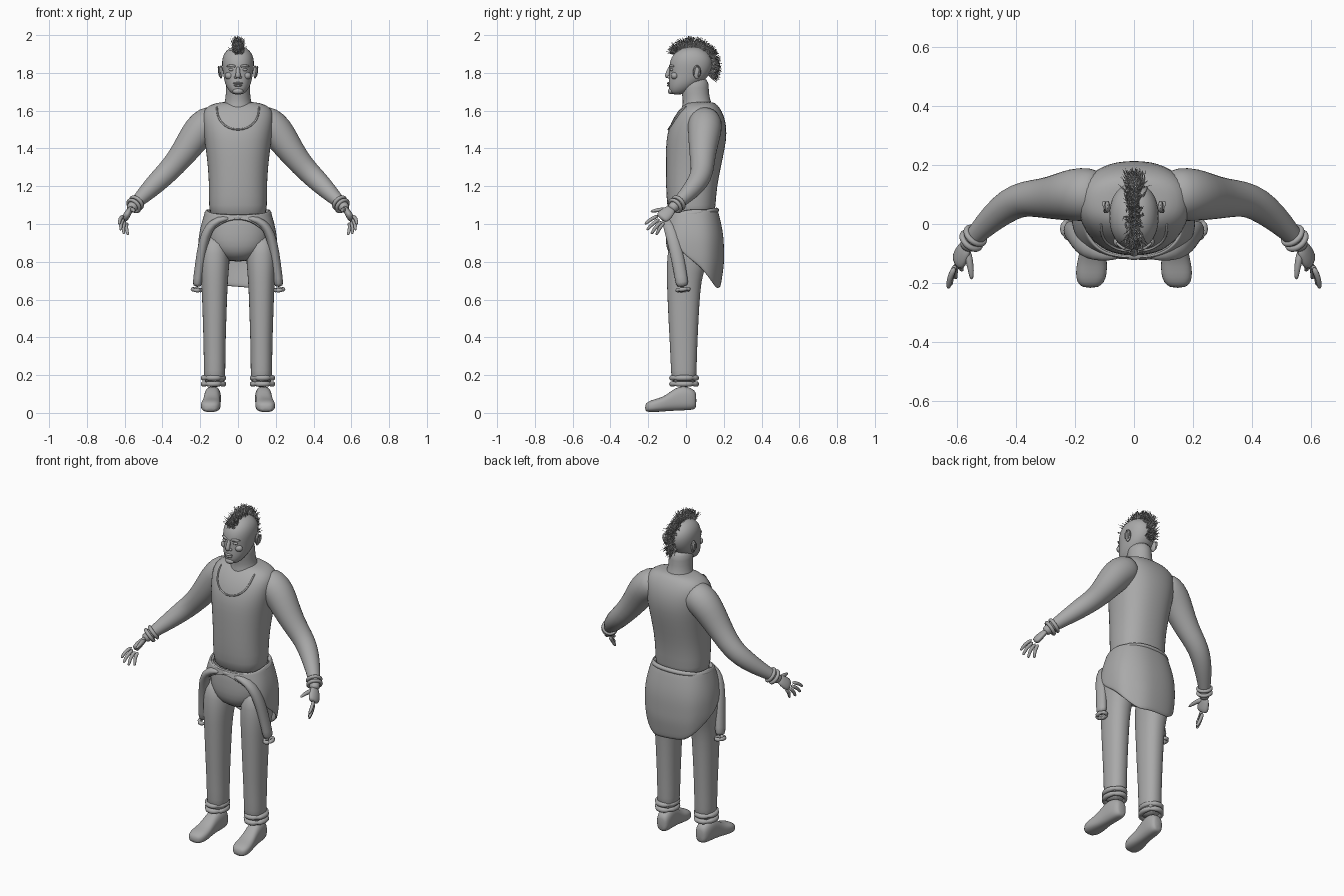
import bpy, bmesh, math, random
from mathutils import Vector
from mathutils.bvhtree import BVHTree

if "Cube" in bpy.data.objects:
    bpy.data.objects.remove(bpy.data.objects["Cube"])
random.seed(4)

grey = bpy.data.materials.new("plain grey")
grey.use_nodes = True
grey.diffuse_color = (0.4, 0.4, 0.4, 1)
grey.node_tree.nodes["Principled BSDF"].inputs["Base Color"].default_value = (0.4, 0.4, 0.4, 1)


def finish(name, bm, mirror=False, subdiv=1, thickness=0):
    bmesh.ops.recalc_face_normals(bm, faces=bm.faces)
    mesh = bpy.data.meshes.new(name)
    bm.to_mesh(mesh)
    bm.free()
    mesh.materials.append(grey)
    mesh.shade_smooth()
    ob = bpy.data.objects.new(name, mesh)
    bpy.context.collection.objects.link(ob)
    if mirror:
        ob.modifiers.new("Mirror", "MIRROR").use_mirror_merge = False
    if thickness:
        ob.modifiers.new("Solidify", "SOLIDIFY").thickness = thickness
    if subdiv:
        sub = ob.modifiers.new("Subdivision", "SUBSURF")
        sub.levels = sub.render_levels = subdiv
    return ob


def spow(v, n):
    return math.copysign(abs(v) ** (2 / n), v)


def loft(name, rings, mirror=False, segs=24, caps=True, closed=False, n=2.0):
    """Skin rings given as (centre, side vector, up vector)."""
    bm = bmesh.new()
    loops = []
    for c, u, v in rings:
        angles = [2 * math.pi * i / segs for i in range(segs)]
        loops.append([bm.verts.new(Vector(c) + Vector(u) * spow(math.cos(a), n)
                                   + Vector(v) * spow(math.sin(a), n)) for a in angles])
    pairs = list(zip(loops, loops[1:])) + ([(loops[-1], loops[0])] if closed else [])
    for a, b in pairs:
        for i in range(segs):
            j = (i + 1) % segs
            bm.faces.new((a[i], a[j], b[j], b[i]))
    if caps and not closed:
        bm.faces.new(loops[0])
        bm.faces.new(loops[-1])
    return finish(name, bm, mirror)


def stack(name, rows, mirror=False, x=0, n=2.0):
    """Horizontal rings given as (z, front y, back y, half width)."""
    return loft(name, [((x, (f + b) / 2, z), (w, 0, 0), (0, (b - f) / 2, 0))
                       for z, f, b, w in rows], mirror, n=n)


def tube(name, points, mirror=True, segs=16, flat=1.0, closed=False):
    """Round tube through (x, y, z, radius) points."""
    ps = [Vector(p[:3]) for p in points]
    rings = []
    for i, p in enumerate(ps):
        nxt = ps[(i + 1) % len(ps)] if closed else ps[min(i + 1, len(ps) - 1)]
        prv = ps[i - 1] if closed or i else ps[0]
        t = (nxt - prv).normalized()
        ref = Vector((0, 1, 0)) if abs(t.y) < 0.85 else Vector((0, 0, 1))
        u = t.cross(ref).normalized()
        rings.append((p, u * points[i][3] * flat, u.cross(t) * points[i][3]))
    return loft(name, rings, mirror, segs, closed=closed)


def blob(name, centre, size, mirror=False):
    bm = bmesh.new()
    bmesh.ops.create_uvsphere(bm, u_segments=16, v_segments=10, radius=1)
    for v in bm.verts:
        v.co = Vector(a * s + c for a, s, c in zip(v.co, size, centre))
    return finish(name, bm, mirror, 0)


def band(name, centre, axis, rx, ry, thick):
    """Rolled ring around a limb."""
    axis = Vector(axis).normalized()
    u = axis.cross(Vector((0, 1, 0))).normalized()
    w = u.cross(axis)
    angles = [2 * math.pi * i / 20 for i in range(20)]
    pts = [(*(Vector(centre) + u * rx * math.cos(a) + w * ry * math.sin(a)), thick) for a in angles]
    return tube(name, pts, segs=8, closed=True)


# Tank top and neck
torso = stack("tank_top", [
    (1.0, -.085, .15, .15), (1.1, -.102, .157, .155), (1.2, -.107, .165, .154),
    (1.3, -.108, .185, .16), (1.4, -.108, .207, .172), (1.48, -.102, .218, .184),
    (1.55, -.075, .21, .192), (1.6, -.042, .19, .188), (1.632, -.01, .165, .15),
    (1.648, .015, .145, .09)], n=2.35)
stack("neck", [(1.56, -.04, .16, .11), (1.62, -.02, .145, .078), (1.66, -.015, .125, .066),
               (1.72, -.03, .12, .064), (1.78, -.03, .12, .064)])

# Neckline trim laid on the shirt surface
tm = torso.data
tree = BVHTree.FromPolygons([v.co for v in tm.vertices], [p.vertices for p in tm.polygons])
trim = []
for i in range(25):
    a = math.pi * i / 24
    x, z = .112 * math.cos(a), 1.625 - .125 * math.sin(a) ** .8
    hit = tree.ray_cast(Vector((x, -1, z)), Vector((0, 1, 0)))[0]
    if hit:
        trim.append((x, hit.y, z, .005))
tube("neckline", trim, mirror=False, segs=8)

# Head and face
stack("head", [
    (1.685, -.072, -.02, .022), (1.697, -.086, .01, .042), (1.725, -.092, .05, .062),
    (1.76, -.092, .1, .074), (1.8, -.088, .13, .08), (1.84, -.09, .142, .086),
    (1.88, -.08, .138, .084), (1.91, -.058, .115, .07), (1.93, -.025, .085, .048),
    (1.938, .01, .055, .02)], n=2.15)
tube("nose", [(0, -.082, 1.835, .009), (0, -.092, 1.81, .011), (0, -.1, 1.785, .015),
              (0, -.095, 1.773, .013)], mirror=False, segs=10)
blob("nostril", (.012, -.09, 1.778), (.009, .011, .008), True)
tube("brow", [(.01, -.087, 1.833, .007), (.035, -.083, 1.84, .008), (.062, -.062, 1.834, .006)], segs=8)
blob("eye", (.034, -.075, 1.817), (.016, .01, .008), True)
blob("cheek", (.045, -.06, 1.785), (.025, .02, .02), True)
blob("upper_lip", (0, -.09, 1.745), (.026, .011, .006))
blob("lower_lip", (0, -.088, 1.734), (.022, .012, .007))
blob("chin", (0, -.08, 1.703), (.028, .016, .016))
blob("ear", (.09, .058, 1.805), (.009, .021, .036), True)
tube("ear_rim", [(.096, .04, 1.785, .005), (.1, .042, 1.825, .006), (.103, .062, 1.84, .006),
                 (.102, .08, 1.82, .006), (.096, .062, 1.775, .006)], segs=8)

# Mohawk made of bent spikes
bm = bmesh.new()
for k in range(750):
    a = math.radians(random.uniform(-25, 142))
    out = Vector((0, math.cos(a), math.sin(a)))
    root = Vector((random.gauss(0, .009), .028, 1.832)) + out * .098
    lean = Vector((random.gauss(0, .2), random.gauss(0, .3), random.gauss(0, .3)))
    tip = root + (out + lean).normalized() * random.uniform(.045, .072)
    tip.z = min(tip.z, 2)
    mid = root.lerp(tip, .55) + Vector((random.gauss(0, .004), random.gauss(0, .004), 0))
    side = out.cross(Vector((1, 0, 0)))
    corners = [Vector((math.cos(t), 0, 0)) + side * math.sin(t) for t in (0, 2.1, 4.2)]
    low = [bm.verts.new(root + c * .004) for c in corners]
    high = [bm.verts.new(mid + c * .003) for c in corners]
    end = bm.verts.new(tip)
    for i in range(3):
        j = (i + 1) % 3
        bm.faces.new((low[i], low[j], high[j], high[i]))
        bm.faces.new((high[i], high[j], end))
finish("mohawk", bm, subdiv=0)

# Arms, wristbands and hands
tube("arm", [(.1, .1, 1.56, .075), (.155, .1, 1.535, .093), (.205, .1, 1.495, .09),
             (.25, .092, 1.43, .08), (.31, .087, 1.345, .067), (.37, .087, 1.278, .06),
             (.42, .068, 1.23, .057), (.475, .025, 1.175, .048), (.53, -.03, 1.122, .035),
             (.56, -.066, 1.09, .028), (.572, -.082, 1.075, .026)], segs=20)
for i in range(2):
    s = i * .5
    band("wristband", (.538 + .028 * s, -.04 - .033 * s, 1.112 - .03 * s), (.55, -.6, -.56), .037, .036, .011)
tube("palm", [(.563, -.07, 1.087, .024), (.578, -.092, 1.066, .035), (.59, -.115, 1.045, .04),
              (.6, -.135, 1.026, .035)], flat=.5)
tips = [(.63, -.218, 1.0), (.622, -.208, .968), (.605, -.185, .947), (.583, -.158, .942)]
roots = [(.607, -.145, 1.045), (.604, -.138, 1.028), (.597, -.127, 1.016), (.588, -.114, 1.01)]
for r, t in zip(roots, tips):
    r, t = Vector(r), Vector(t)
    knuckle = r.lerp(t, .5) + Vector((.008, -.004, .004))
    tube("finger", [(*r, .012), (*knuckle, .0105), (*r.lerp(t, .9), .009), (*t, .005)], segs=8)
tube("thumb", [(.568, -.085, 1.075, .016), (.558, -.125, 1.076, .014), (.552, -.16, 1.072, .011),
               (.55, -.19, 1.066, .006)], segs=8)

# Trousers with rolled cuffs
stack("hips", [(.8, -.03, .09, .05), (.83, -.085, .14, .11), (.88, -.108, .17, .165),
               (.95, -.11, .172, .175), (1.02, -.104, .16, .168), (1.055, -.1, .155, .155)], n=2.3)
stack("trouser_leg", [
    (.13, -.075, .055, .056), (.22, -.08, .056, .057), (.35, -.085, .06, .058), (.5, -.094, .067, .063),
    (.65, -.1, .076, .068), (.74, -.104, .09, .074), (.84, -.1, .13, .084), (.95, -.08, .14, .07)],
    True, x=.124, n=2.2)
for z in (.153, .185):
    band("cuff", (.13, -.01, z), (0, 0, 1), .054, .066, .016)

# Shoes, ringed from heel to toe
shoe = [(.055, .03, .1, .022), (.045, .018, .122, .036), (.01, .014, .14, .044), (-.04, .012, .143, .043),
        (-.085, .01, .11, .044), (-.125, .007, .083, .05), (-.165, .004, .073, .054),
        (-.198, .004, .062, .047), (-.217, .01, .045, .026)]
loft("shoe", [((.133 - y * .07, y, (lo + hi) / 2), (w, 0, 0), (0, 0, (hi - lo) / 2))
              for y, lo, hi, w in shoe], True, n=2.6)

# Jacket tied round the waist, short in front and long behind
bm = bmesh.new()
cols, rows = 48, 10
grid = []
for i in range(cols):
    a = 2 * math.pi * i / cols
    back = (1 - math.cos(a)) / 2
    hem = 1.025 - .36 * min(1, back * 1.05) ** .85 - .02 * math.sin(a) * back
    col = []
    for j in range(rows + 1):
        top = 1.05 + .03 * min(1, back * 2)
        t = j / rows
        z = top + (hem - top) * t
        d = max(0, min(1, (1.08 - z) / .2))
        rx = .17 + .04 * math.sin(d * math.pi / 2) - .12 * max(0, .82 - z)
        ry = .137 + .034 * math.sin(d * math.pi / 2) - .16 * max(0, .78 - z)
        fold = 1 + .012 * math.sin(7 * a) * t
        col.append(bm.verts.new((rx * fold * spow(math.sin(a), 2.4),
                                 .03 - ry * fold * spow(math.cos(a), 2.4), z)))
    grid.append(col)
for i in range(cols):
    p, q = grid[i], grid[(i + 1) % cols]
    for j in range(rows):
        bm.faces.new((p[j], q[j], q[j + 1], p[j + 1]))
finish("tied_jacket", bm, thickness=.012)

# Rolled waist fold and hanging sleeves
fold = []
for i in range(32):
    a = 2 * math.pi * i / 32
    fold.append((.166 * spow(math.sin(a), 2.3), .029 - .134 * spow(math.cos(a), 2.3),
                 1.056 - .018 * math.cos(a), .014))
tube("waist_fold", fold, mirror=False, segs=8, closed=True)
tube("jacket_sleeve", [(.04, -.105, 1.03, .014), (.1, -.1, 1.025, .028), (.155, -.085, .985, .036),
                       (.185, -.062, .9, .036), (.2, -.04, .8, .035), (.212, -.025, .71, .034),
                       (.217, -.018, .665, .034)], flat=.75)
band("sleeve_cuff", (.218, -.016, .652), (.1, .1, -1), .022, .03, .012)
blob("knot", (0, -.108, 1.035), (.035, .014, .014))
